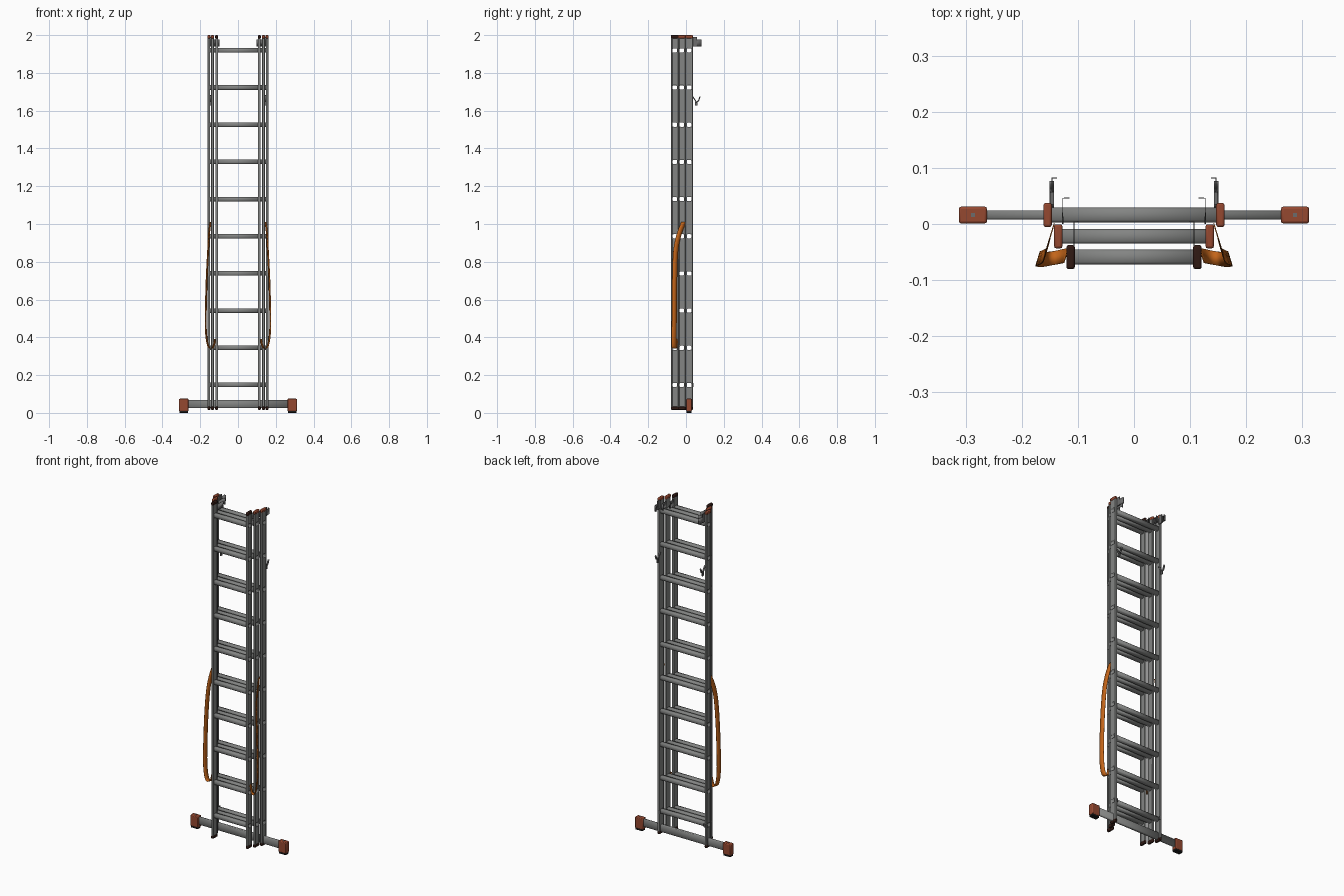
import bpy, bmesh
from mathutils import Vector

if "Cube" in bpy.data.objects:
    bpy.data.objects.remove(bpy.data.objects["Cube"])


def material(name, rgb):
    m = bpy.data.materials.new(name)
    m.use_nodes = True
    m.diffuse_color = (*rgb, 1)
    m.node_tree.nodes["Principled BSDF"].inputs["Base Color"].default_value = (*rgb, 1)
    return m


METAL = material("grey aluminium", (0.23, 0.235, 0.23))
HOOK = material("dark steel", (0.15, 0.15, 0.15))
CAP = material("red brown plastic", (0.30, 0.065, 0.03))
DARK = material("dark brown plastic", (0.03, 0.01, 0.007))
RUBBER = material("black rubber", (0.01, 0.01, 0.01))
STRAP = material("orange webbing", (0.55, 0.13, 0.01))


def finish(name, bm, mat, bevel=0, solid=0, smooth=False):
    me = bpy.data.meshes.new(name)
    bmesh.ops.recalc_face_normals(bm, faces=bm.faces)
    bm.to_mesh(me)
    bm.free()
    me.materials.append(mat)
    ob = bpy.data.objects.new(name, me)
    bpy.context.collection.objects.link(ob)
    if solid:
        mod = ob.modifiers.new("thickness", "SOLIDIFY")
        mod.thickness, mod.offset = solid, 0
    if bevel:
        mod = ob.modifiers.new("rounding", "BEVEL")
        mod.width, mod.segments = bevel, 2
    if smooth or bevel:
        bpy.ops.object.select_all(action="DESELECT")
        ob.select_set(True)
        bpy.context.view_layer.objects.active = ob
        bpy.ops.object.shade_smooth_by_angle()
    return ob


def box(name, centre, size, mat, bevel=0):
    bm = bmesh.new()
    bmesh.ops.create_cube(bm, size=1)
    for v in bm.verts:
        v.co = Vector(centre) + Vector(a * b for a, b in zip(v.co, size))
    return finish(name, bm, mat, bevel)


def strip(name, path, offset, mat, thickness):
    """Ribbon: a path swept across an offset vector."""
    bm = bmesh.new()
    half = Vector(offset) / 2
    rows = [(bm.verts.new(Vector(p) - half), bm.verts.new(Vector(p) + half)) for p in path]
    for (a, b), (c, d) in zip(rows, rows[1:]):
        bm.faces.new((a, b, d, c))
    return finish(name, bm, mat, solid=thickness, smooth=True)


def tube(name, half_len, y, z, hy, hz, cut, mat):
    """Hollow chamfered tube along x."""
    quarter = [(hy, hz - cut), (hy - cut, hz)]
    ring = quarter + [(-a, b) for a, b in reversed(quarter)]
    ring += [(-a, -b) for a, b in ring]
    bm = bmesh.new()
    ends = [[bm.verts.new((x, y + a, z + b)) for a, b in ring] for x in (-half_len, half_len)]
    for i in range(len(ring)):
        j = (i + 1) % len(ring)
        bm.faces.new((ends[0][i], ends[0][j], ends[1][j], ends[1][i]))
    return finish(name, bm, mat, solid=0.0015, smooth=True)


RUNGS = [0.148 + 0.1968 * i for i in range(10)]
BOTTOM, TOP = 0.022, 1.99


def web(name, x, y):
    """Rail web with an open window at each rung."""
    ys = [-0.018, -0.012, 0.012, 0.018]
    zs = [BOTTOM] + [r + s for r in RUNGS for s in (-0.011, 0.011)] + [TOP]
    bm = bmesh.new()
    grid = [[bm.verts.new((x, y + a, z)) for a in ys] for z in zs]
    for i in range(len(zs) - 1):
        for j in range(3):
            if j == 1 and i % 2:
                continue
            bm.faces.new((grid[i][j], grid[i][j + 1], grid[i + 1][j + 1], grid[i + 1][j]))
    finish(name, bm, METAL, solid=0.011)


# Three nested ladder sections
SECTIONS = [("back", 0.154, 0.016, CAP), ("middle", 0.135, -0.022, CAP), ("front", 0.113, -0.059, DARK)]
for sec, rx, ry, cap in SECTIONS:
    for side, s in (("left", 1), ("right", -1)):
        x = s * rx
        web(f"{sec}_{side}_rail_web", x, ry)
        for e in (-1, 1):
            box(f"{sec}_{side}_rail_flange", (x, ry + e * 0.0165, (BOTTOM + TOP) / 2),
                (0.014, 0.007, TOP - BOTTOM), METAL, 0.002)
        box(f"{sec}_{side}_top_cap", (x, ry, 1.991), (0.015, 0.043, 0.018), cap, 0.004)
        box(f"{sec}_{side}_bottom_cap", (x, ry, 0.025), (0.015, 0.043, 0.018), DARK, 0.004)
    for z in RUNGS:
        tube(f"{sec}_rung", rx + 0.006, ry, z, 0.0125, 0.0115, 0.004, METAL)

# Stabiliser bar with plastic feet
tube("stabiliser_bar", 0.27, 0.016, 0.047, 0.007, 0.021, 0.002, METAL)
for side, s in (("left", 1), ("right", -1)):
    box(f"{side}_foot", (s * 0.287, 0.016, 0.042), (0.05, 0.03, 0.066), CAP, 0.004)
    box(f"{side}_foot_pad", (s * 0.287, 0.016, 0.006), (0.046, 0.028, 0.012), RUBBER, 0.002)
    box(f"{side}_foot_screw", (s * 0.287, 0.016, 0.0755), (0.007, 0.007, 0.002), HOOK)

    # Guide brackets at the top of each section, wrapping the one behind
    for sec, x, y0, y1, tab in (("back", 0.146, 0.03, 0.082, -0.009), ("middle", 0.127, 0.0, 0.046, -0.012),
                                ("front", 0.107, -0.04, 0.004, -0.008)):
        strip(f"{sec}_{side}_guide", [(s * x, y0, 1.958), (s * x, y1, 1.958), (s * (x + tab), y1, 1.958)],
              (0, 0, 0.036), HOOK, 0.002)
    box(f"{side}_guide_lip", (s * 0.146, 0.046, 1.965), (0.006, 0.022, 0.05), HOOK)

    # Catch hooks lower down
    hook = [(0.032, 1.68), (0.045, 1.66), (0.056, 1.645), (0.066, 1.652), (0.074, 1.675)]
    strip(f"{side}_catch_hook", [(s * 0.147, y, z) for y, z in hook], (0.008, 0, 0), HOOK, 0.006)
    box(f"{side}_catch_stem", (s * 0.147, 0.054, 1.638), (0.006, 0.012, 0.022), HOOK)
    box(f"{side}_lower_clip", (s * 0.147, 0.036, 0.148), (0.008, 0.008, 0.02), HOOK)

    # Hanging safety strap, sampled along a smooth curve
    path = [(0.146, -0.012, 1.01), (0.153, -0.035, 0.95), (0.158, -0.054, 0.86), (0.166, -0.06, 0.70),
            (0.171, -0.062, 0.50), (0.168, -0.063, 0.41), (0.158, -0.063, 0.355), (0.145, -0.061, 0.342),
            (0.130, -0.058, 0.352), (0.121, -0.056, 0.39)]
    pts = []
    for i in range(len(path) - 1):
        a, b, c, d = (Vector(path[min(max(i + k, 0), len(path) - 1)]) for k in (-1, 0, 1, 2))
        for t in (0, 0.25, 0.5, 0.75):
            pts.append(b + (c - a) * t / 2 + (2 * a - 5 * b + 4 * c - d) * t**2 / 2
                       + (3 * b - a - 3 * c + d) * t**3 / 2)
    pts.append(Vector(path[-1]))
    strip(f"{side}_strap", [(s * p.x, p.y, p.z) for p in pts], (s * 0.008, -0.026, 0), STRAP, 0.002)
